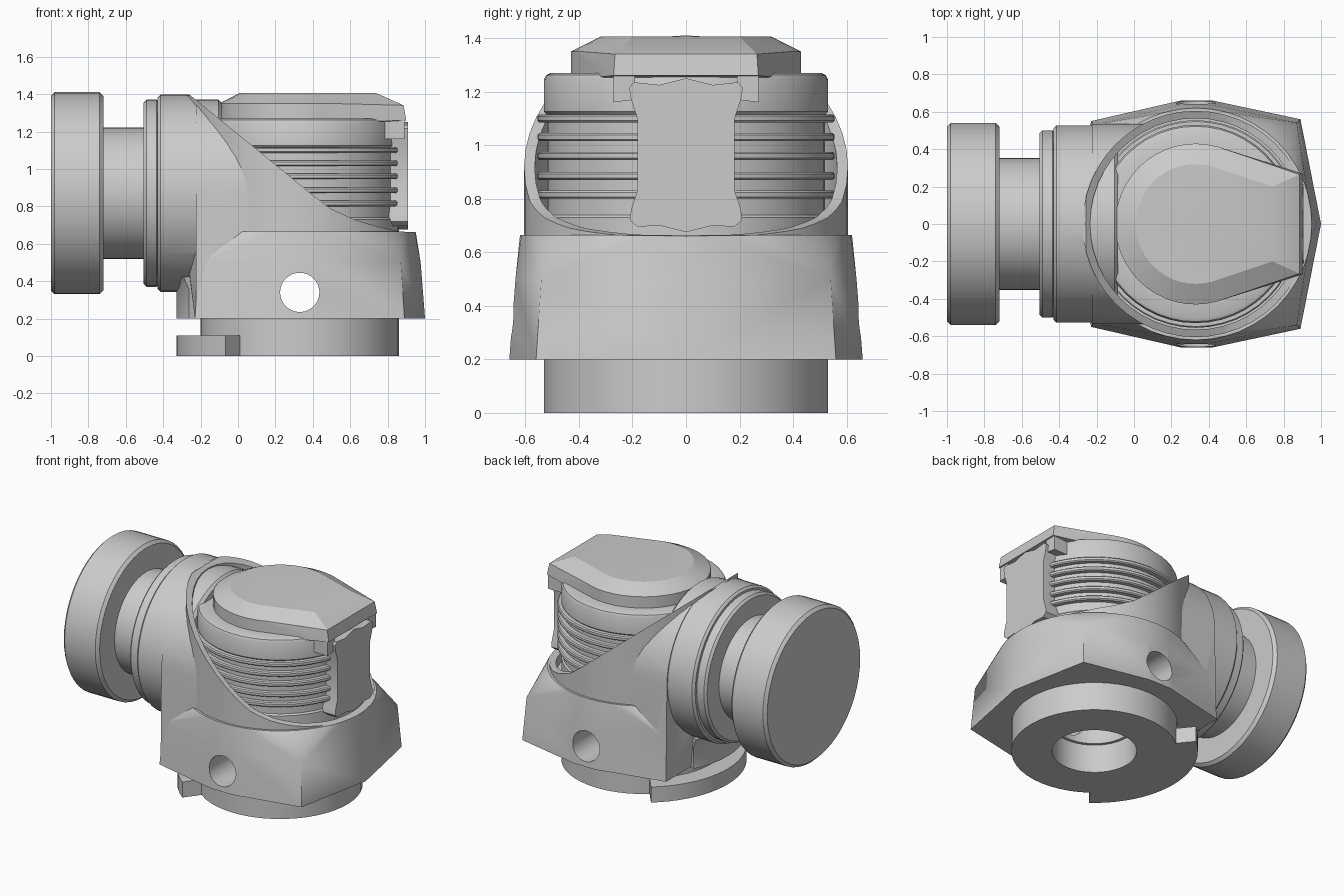
import bpy, bmesh, math
from mathutils import Vector

if "Cube" in bpy.data.objects:
    bpy.data.objects.remove(bpy.data.objects["Cube"])

CX, AZ, SEG = 0.33, 0.87, 48      # vertical axis x, horizontal barrel axis z


def finish(name, bm, angle=30):
    bmesh.ops.remove_doubles(bm, verts=bm.verts, dist=1e-5)
    bmesh.ops.recalc_face_normals(bm, faces=bm.faces)
    me = bpy.data.meshes.new(name)
    bm.to_mesh(me)
    bm.free()
    ob = bpy.data.objects.new(name, me)
    bpy.context.collection.objects.link(ob)
    smooth(ob, angle)
    return ob


def select(ob):
    bpy.ops.object.select_all(action='DESELECT')
    bpy.context.view_layer.objects.active = ob
    ob.select_set(True)


def smooth(ob, angle=30):
    select(ob)
    bpy.ops.object.shade_smooth_by_angle(angle=math.radians(angle))


def lathe(name, profile, axis='Z', ring=False, a0=0, a1=360):
    """Revolve (radius, height) points about the vertical or barrel axis."""
    bm = bmesh.new()
    full = a1 - a0 == 360
    n = SEG if full else 20
    rows = []
    for i in range(n if full else n + 1):
        a = math.radians(a0 + (a1 - a0) * i / n)
        c, s = math.cos(a), math.sin(a)
        rows.append([bm.verts.new((CX + r * c, r * s, h) if axis == 'Z'
                                  else (h, r * c, AZ + r * s)) for r, h in profile])
    m = len(profile)
    for i in range(n):
        p, q = rows[i], rows[(i + 1) % len(rows)]
        for j in range(m if ring else m - 1):
            k = (j + 1) % m
            bm.faces.new((p[j], p[k], q[k], q[j]))
    if not full:
        bm.faces.new(rows[0])
        bm.faces.new(rows[-1])
    return finish(name, bm)


def rod(name, r, h0, h1, axis='Z', b=0.0):
    pts = [(0, h0), (r - b, h0), (r, h0 + b), (r, h1 - b), (r - b, h1), (0, h1)]
    return lathe(name, pts, axis)


def prism(name, pts, a, b, axis):
    """Extrude a polygon along x (points are y,z) or along y (points are x,z)."""
    bm = bmesh.new()
    f = bm.faces.new([bm.verts.new((a, u, v) if axis == 'X' else (u, a, v)) for u, v in pts])
    g = bmesh.ops.extrude_face_region(bm, geom=[f])
    off = Vector((b - a, 0, 0)) if axis == 'X' else Vector((0, b - a, 0))
    bmesh.ops.translate(bm, vec=off, verts=[v for v in g['geom'] if isinstance(v, bmesh.types.BMVert)])
    return finish(name, bm)


def hull(name, pts):
    bm = bmesh.new()
    for p in pts:
        bm.verts.new(p)
    g = bmesh.ops.convex_hull(bm, input=bm.verts)
    loose = [v for v in bm.verts if not v.link_faces]
    bmesh.ops.delete(bm, geom=loose, context='VERTS')
    bmesh.ops.dissolve_limit(bm, angle_limit=0.01, verts=bm.verts, edges=bm.edges)
    return finish(name, bm, 25)


def circle(r, z, n=SEG):
    return [(CX + r * math.cos(2 * math.pi * i / n), r * math.sin(2 * math.pi * i / n), z)
            for i in range(n)]


def boolean(ob, tool, op):
    mod = ob.modifiers.new(op, 'BOOLEAN')
    mod.operation, mod.object, mod.solver = op, tool, 'EXACT'
    select(ob)
    bpy.ops.object.modifier_apply(modifier=mod.name)
    bpy.data.objects.remove(tool)


# Faceted skirt that blends up into a round wall
half = [(-0.23, 0.55), (0.25, 0.66), (0.42, 0.66), (0.89, 0.56), (1.0, 0)]
plan = half + [(x, -y) for x, y in half[:-1]]
skirt = [(x, y, 0.2) for x, y in plan]
skirt += [(CX + (x - CX) * 0.965, y * 0.965, 0.5) for x, y in plan]
housing = hull("housing", skirt + circle(0.62, 0.665))

# Round wall, arched rear block and horizontal barrel joined to the skirt
boolean(housing, rod("wall", 0.605, 0.3, 1.395), 'UNION')
arch = [(-0.545, 0.205), (0.545, 0.205)]
arch += [(0.535 * math.cos(math.pi * i / 24), AZ + 0.53 * math.sin(math.pi * i / 24)) for i in range(25)]
boolean(housing, prism("arch", arch, -0.225, 0.33, 'X'), 'UNION')
boolean(housing, rod("barrel", 0.527, -0.43, 0.1, 'X', 0.015), 'UNION')

# Sloping cut-away, cap cavity, bore and cross hole
cut = [(-0.45, 1.553), (0.40, 0.86), (0.5, 0.785), (0.62, 0.73), (0.75, 0.69),
       (0.87, 0.665), (1.2, 0.65), (1.2, 1.8), (-0.45, 1.8)]
boolean(housing, prism("slope", cut, -1, 1, 'Y'), 'DIFFERENCE')
boolean(housing, rod("cavity", 0.565, 0.6, 1.6), 'DIFFERENCE')
boolean(housing, rod("bore", 0.25, 0.1, 0.55), 'DIFFERENCE')
hole = [(CX + 0.105 * math.cos(math.tau * i / 32), 0.34 + 0.105 * math.sin(math.tau * i / 32))
        for i in range(32)]
boolean(housing, prism("cross_hole", hole, -1, 1, 'Y'), 'DIFFERENCE')
smooth(housing, 25)

# Base ring with its partial flange, and the stop under the barrel
lathe("base_ring", [(0.27, 0), (0.53, 0), (0.53, 0.21), (0.27, 0.21)], ring=True)
lathe("base_flange", [(0.5, 0), (0.66, 0), (0.66, 0.11), (0.5, 0.11)], ring=True, a0=129, a1=233)
lathe("stop_tab", [(0.53, 0.2), (0.66, 0.2), (0.66, 0.36), (0.69, 0.42), (0.53, 0.45)],
      ring=True, a0=154, a1=206)

# Horizontal stem: collar inside, flange, neck and end disc
rod("inner_collar", 0.5, -0.27, -0.085, 'X', 0.02)
rod("barrel_flange", 0.5, -0.505, -0.42, 'X', 0.015)
rod("neck", 0.352, -0.75, -0.45, 'X')
rod("end_disc", 0.54, -1.0, -0.72, 'X', 0.02)

# Ribbed cap
prof = [(0, 0.58), (0.53, 0.58), (0.53, 0.73), (0.52, 0.74)]
for z in (0.815, 0.885, 0.96, 1.03, 1.1):
    prof += [(0.52, z - 0.015), (0.548, z - 0.015), (0.555, z - 0.008),
             (0.555, z + 0.008), (0.548, z + 0.015), (0.52, z + 0.015)]
prof += [(0.53, 1.125), (0.53, 1.245), (0.522, 1.262), (0.505, 1.27), (0.4, 1.27), (0.38, 1.25), (0, 1.25)]
lathe("ribbed_cap", prof)

# Chamfered lid tapering to the front
lid = circle(0.43, 1.245) + circle(0.43, 1.35)
lid += [(0.9, s * 0.27, 1.26) for s in (-1, 1)] + [(0.885, s * 0.265, 1.34) for s in (-1, 1)]
lid += circle(0.32, 1.405) + [(0.74, s * 0.2, 1.405) for s in (-1, 1)]
hull("lid", lid)

# Front plate with wavy outline, and its two side brackets
side = [(0, 0.675), (0.10, 0.70), (0.18, 0.695), (0.21, 0.72), (0.205, 0.76), (0.182, 0.83),
        (0.182, 1.1), (0.205, 1.17), (0.212, 1.215), (0.195, 1.235), (0.1, 1.225), (0, 1.25)]
outline = side + [(-y, z) for y, z in side[-2:0:-1]]
prism("front_plate", outline, 0.79, 0.908, 'X')
for s, n in ((1, "left"), (-1, "right")):
    prism("bracket_" + n, [(s * 0.19, 1.17), (s * 0.27, 1.16), (s * 0.27, 1.27), (s * 0.19, 1.27)],
          0.78, 0.89, 'X')
